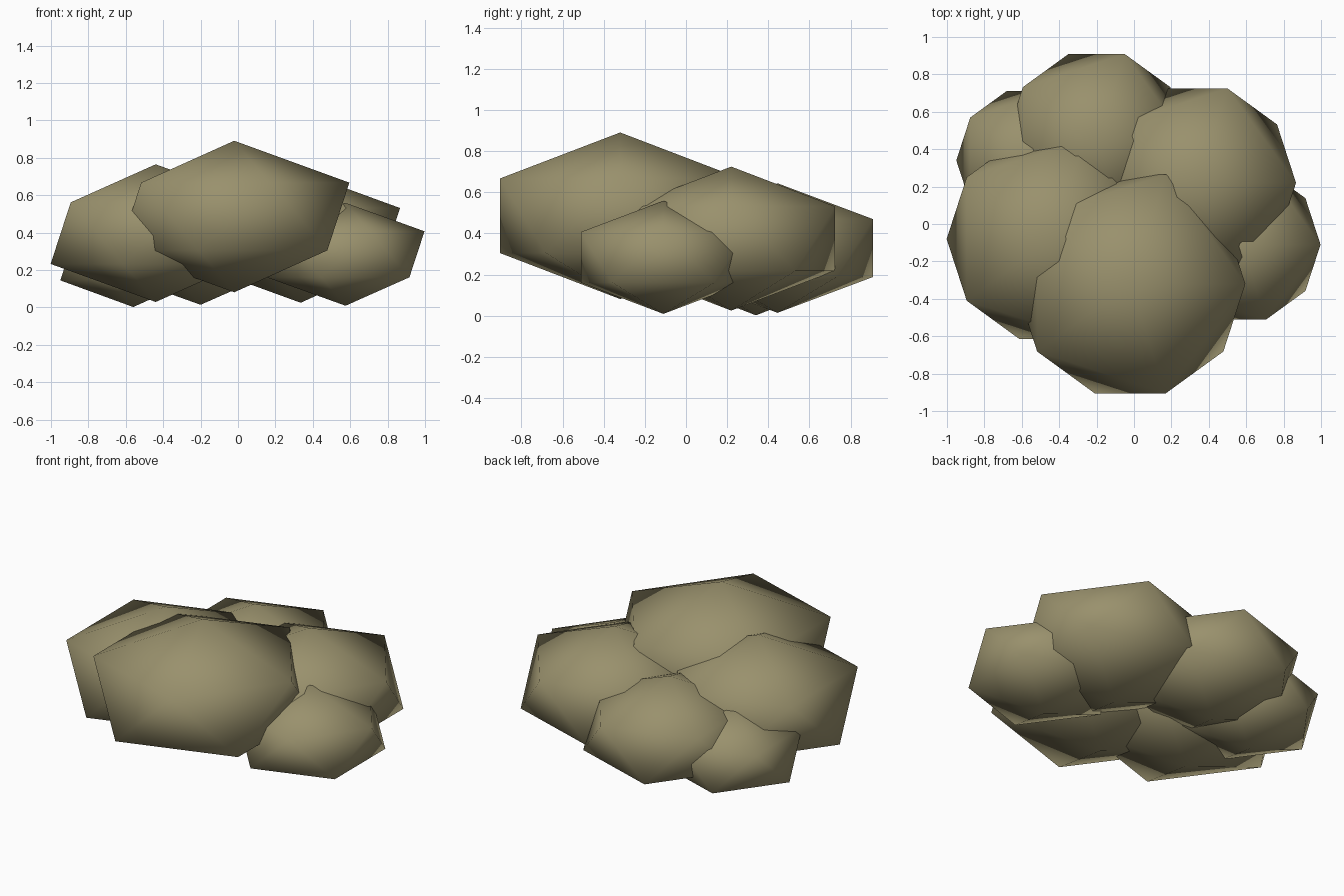
import bpy

if "Cube" in bpy.data.objects:
    bpy.data.objects.remove(bpy.data.objects["Cube"])

# Single flat colour shared by every boulder
stone = bpy.data.materials.new("olive stone")
stone.diffuse_color = (0.32, 0.283, 0.152, 1)
stone.use_nodes = True
stone.node_tree.nodes["Principled BSDF"].inputs["Base Color"].default_value = stone.diffuse_color


def boulder(name, center, radius, half_height):
    """Squashed, smooth-shaded icosahedron."""
    bpy.ops.mesh.primitive_ico_sphere_add(subdivisions=1, radius=1, location=center)
    ob = bpy.context.object
    ob.name = name
    ob.scale = (radius, radius, half_height)
    bpy.ops.object.transform_apply(location=False, rotation=False, scale=True)
    bpy.ops.object.shade_smooth()
    ob.data.materials.append(stone)


# Overlapping cluster, largest to smallest
boulder("front_boulder", (-0.02, -0.32, 0.486), 0.688, 0.405)
boulder("left_boulder", (-0.44, -0.08, 0.397), 0.628, 0.368)
boulder("back_right_boulder", (0.335, 0.22, 0.375), 0.594, 0.35)
boulder("back_boulder", (-0.20, 0.445, 0.329), 0.545, 0.315)
boulder("right_boulder", (0.575, -0.11, 0.284), 0.472, 0.275)
boulder("back_left_boulder", (-0.56, 0.34, 0.26), 0.436, 0.258)
